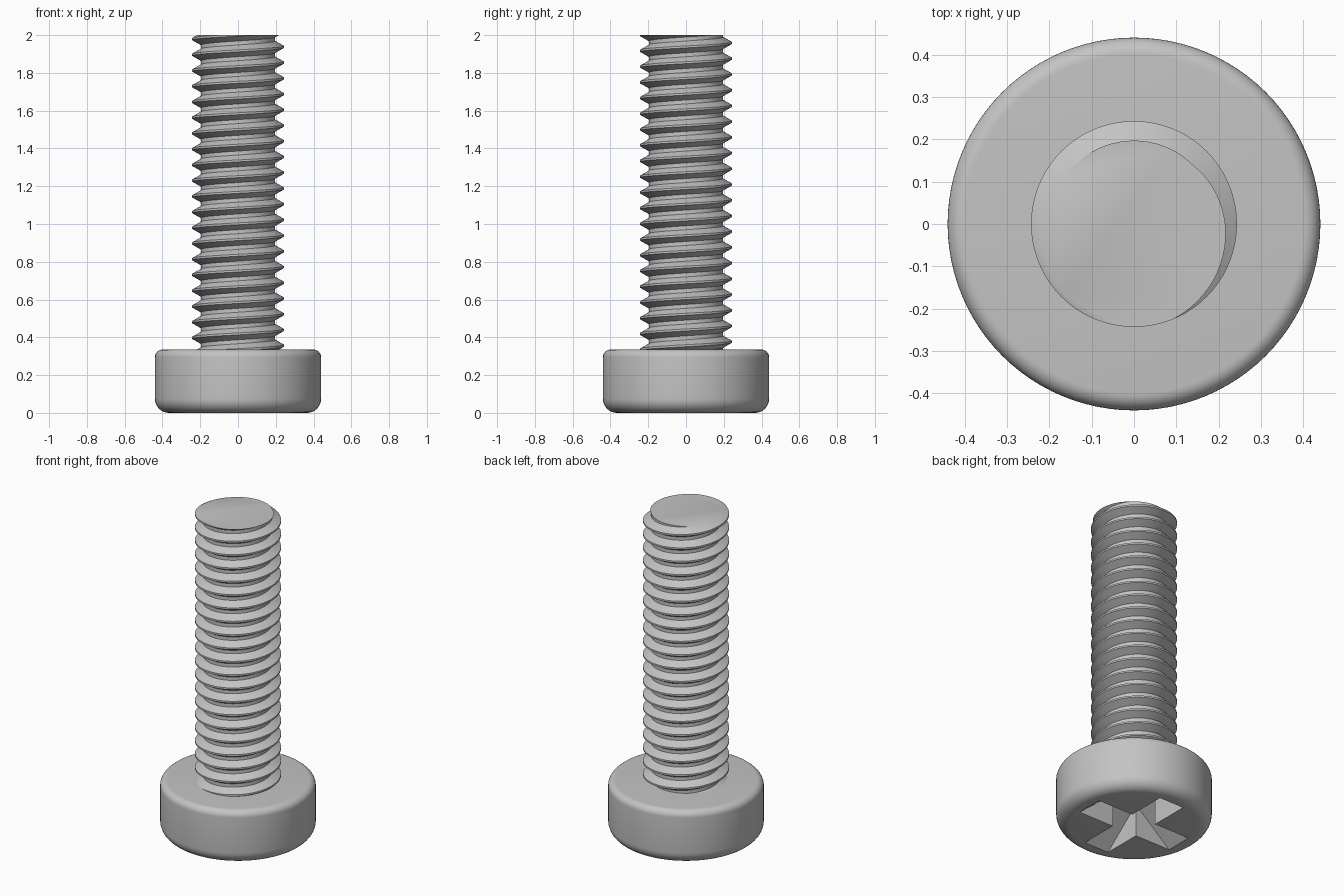
import bpy, bmesh, math

if "Cube" in bpy.data.objects:
    bpy.data.objects.remove(bpy.data.objects["Cube"])

steel = bpy.data.materials.new("steel_grey")
steel.diffuse_color = (0.55, 0.55, 0.55, 1)
steel.use_nodes = True
steel.node_tree.nodes["Principled BSDF"].inputs["Base Color"].default_value = steel.diffuse_color


def make_object(name, bm):
    mesh = bpy.data.meshes.new(name)
    bm.to_mesh(mesh)
    bm.free()
    obj = bpy.data.objects.new(name, mesh)
    bpy.context.collection.objects.link(obj)
    mesh.materials.append(steel)
    return obj


def select_only(obj):
    bpy.ops.object.select_all(action='DESELECT')
    obj.select_set(True)
    bpy.context.view_layer.objects.active = obj


def arc(cx, cz, r, a0, a1, n=8):
    angles = [math.radians(a0 + (a1 - a0) * i / n) for i in range(n + 1)]
    return [(cx + r * math.cos(a), cz + r * math.sin(a)) for a in angles]


# Head: rounded profile turned around z
R, H, R_LOW, R_TOP = 0.44, 0.335, 0.075, 0.04
profile = [(0, 0)] + arc(R - R_LOW, R_LOW, R_LOW, -90, 0) \
    + arc(R - R_TOP, H - R_TOP, R_TOP, 0, 90) + [(0, H)]
bm = bmesh.new()
verts = [bm.verts.new((x, 0, z)) for x, z in profile]
edges = [bm.edges.new(pair) for pair in zip(verts, verts[1:])]
bmesh.ops.spin(bm, geom=verts + edges, cent=(0, 0, 0), axis=(0, 0, 1),
               angle=2 * math.pi, steps=96, use_duplicate=False)
bmesh.ops.remove_doubles(bm, verts=bm.verts[:], dist=1e-5)
bmesh.ops.recalc_face_normals(bm, faces=bm.faces[:])
head = make_object("head", bm)


# Cross recess: two tapered bars cut into the underside
def recess_bar(name, turn):
    half, depth, mouth, floor = 0.085, 0.2, 0.33, 0.09
    low = -0.05
    wide = mouth + (mouth - floor) * -low / depth
    outline = [(-wide, low), (wide, low), (floor, depth), (-floor, depth)]
    bm = bmesh.new()
    base = bm.faces.new([bm.verts.new((x, -half, z)) for x, z in outline])
    out = bmesh.ops.extrude_face_region(bm, geom=[base])["geom"]
    bmesh.ops.translate(bm, vec=(0, 2 * half, 0),
                        verts=[g for g in out if isinstance(g, bmesh.types.BMVert)])
    bmesh.ops.recalc_face_normals(bm, faces=bm.faces[:])
    obj = make_object(name, bm)
    obj.rotation_euler.z = turn
    obj.hide_render = True
    return obj


cutters = [recess_bar("recess_cutter_x", 0), recess_bar("recess_cutter_y", math.pi / 2)]
bpy.context.view_layer.update()
select_only(head)
for cutter in cutters:
    mod = head.modifiers.new("recess", 'BOOLEAN')
    mod.operation, mod.solver, mod.object = 'DIFFERENCE', 'EXACT', cutter
    bpy.ops.object.modifier_apply(modifier=mod.name)
for cutter in cutters:
    bpy.data.objects.remove(cutter)

# Threaded shaft: helical crest and root strip, trimmed flat at both ends
TOP, BOTTOM, PITCH, SEG = 2.0, 0.28, 1.665 / 20, 72
CREST, ROOT = 0.243, 0.197
section = [(CREST, -0.0625), (CREST, 0.0625), (ROOT, 0.375), (ROOT, 0.625)]
bm = bmesh.new()
count = SEG * 25
grid = []
for i in range(count + 1):
    a = 2 * math.pi * i / SEG - math.pi / 2
    z = TOP + PITCH * (i / SEG - 23)
    grid.append([bm.verts.new((r * math.cos(a), r * math.sin(a), z + PITCH * dz))
                 for r, dz in section])
for i in range(count):
    for k in range(4):
        if k < 3:
            upper = (grid[i + 1][k + 1], grid[i][k + 1])
        elif i + SEG + 1 <= count:
            upper = (grid[i + SEG + 1][0], grid[i + SEG][0])
        else:
            continue
        bm.faces.new((grid[i][k], grid[i + 1][k]) + upper)
for z, n in ((TOP, 1), (BOTTOM, -1)):
    bmesh.ops.bisect_plane(bm, geom=bm.verts[:] + bm.edges[:] + bm.faces[:], dist=1e-5,
                           plane_co=(0, 0, z), plane_no=(0, 0, n), clear_outer=True)
bmesh.ops.remove_doubles(bm, verts=bm.verts[:], dist=1e-5)
rim = [e for e in bm.edges if e.is_boundary
       and all(abs(v.co.z - TOP) < 1e-4 for v in e.verts)]
cap = bmesh.ops.edgeloop_fill(bm, edges=rim)["faces"]
bm.normal_update()
for f in cap:
    if f.normal.z < 0:
        f.normal_flip()
shaft = make_object("threaded_shaft", bm)

for obj in (head, shaft):
    select_only(obj)
    bpy.ops.object.shade_smooth_by_angle(angle=math.radians(30))
